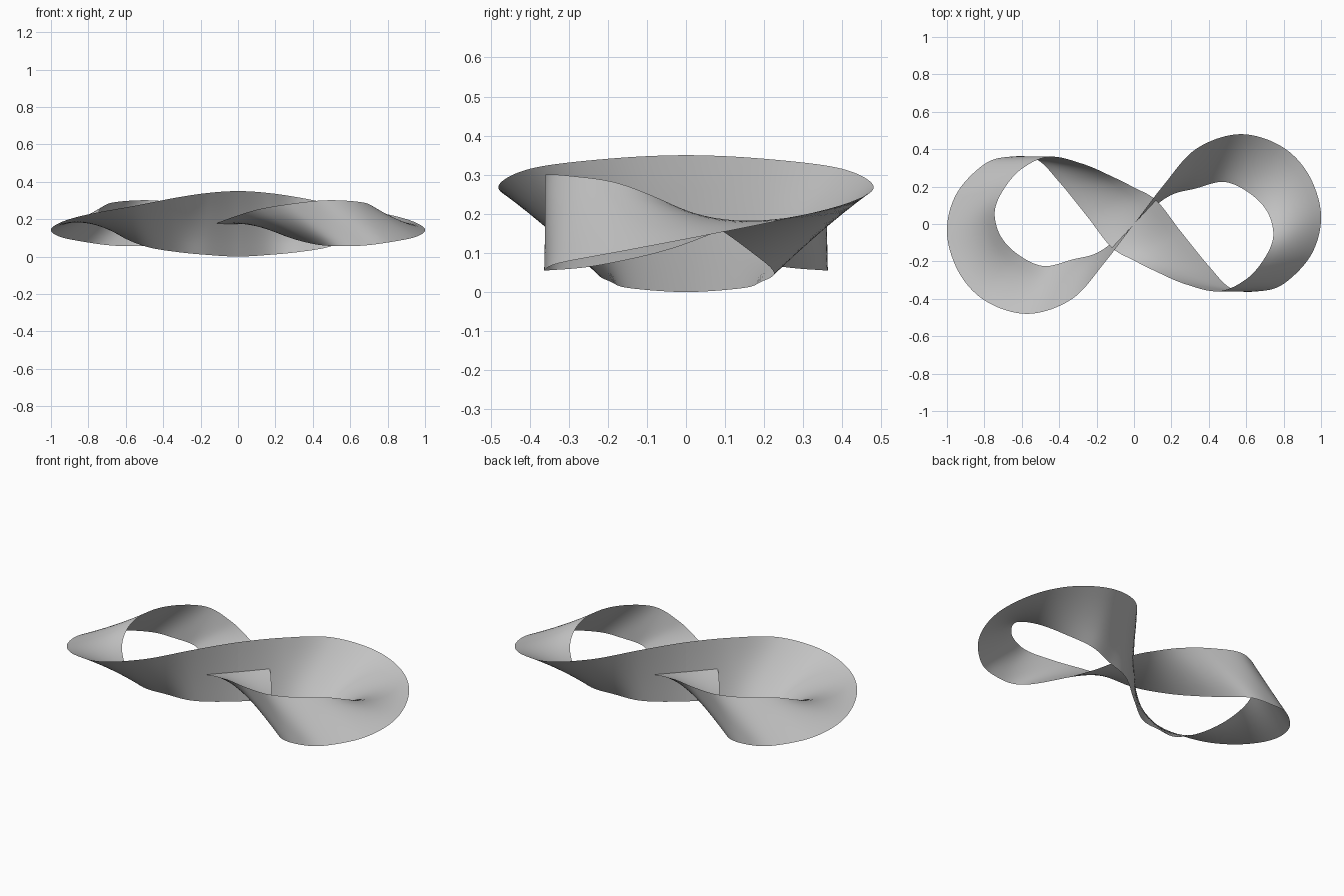
import bpy
import bmesh
from mathutils import Vector

cube = bpy.data.objects.get("Cube")
if cube:
    bpy.data.objects.remove(cube, do_unlink=True)

STEPS = 10      # samples between two key rulings
STRIPS = 6      # subdivisions across the ribbon

# Key rulings of one lobe, from the upright crossing to the flat crossing:
# (outer rail point, inner rail point)
RULINGS = [
    ((0, 0, .35), (0, 0, 0)),
    ((.16, .21, .34), (.18, .145, .01)),
    ((.33, .4, .315), (.33, .19, .025)),
    ((.56, .48, .27), (.48, .225, .05)),
    ((.78, .42, .23), (.61, .17, .1)),
    ((.93, .27, .19), (.71, .07, .17)),
    ((1, .05, .145), (.745, -.06, .235)),
    ((.95, -.16, .105), (.7, -.18, .28)),
    ((.8, -.32, .075), (.6, -.295, .297)),
    ((.66, -.36, .058), (.45, -.36, .3)),
    ((.52, -.345, .056), (.27, -.32, .28)),
    ((.4, -.225, .068), (.12, -.255, .255)),
    ((.25, -.04, .11), (0, -.195, .22)),
    ((.12, .125, .175), (-.12, -.125, .175)),
]


def half_turn(p):
    return Vector((-p[0], -p[1], p[2]))


def spline(points, i, t):
    """Closed smooth curve through the points."""
    a, b, c, d = (points[(i + k) % len(points)] for k in (-1, 0, 1, 2))
    return 0.5 * (2 * b + (c - a) * t + (2 * a - 5 * b + 4 * c - d) * t ** 2
                  + (3 * b - a - 3 * c + d) * t ** 3)


# The second lobe is the first turned half round, with its rails swapped
outer = [Vector(o) for o, n in RULINGS]
inner = [Vector(n) for o, n in RULINGS]
back = RULINGS[-2:0:-1]
outer += [half_turn(n) for o, n in back]
inner += [half_turn(o) for o, n in back]

# The ribbon has one single edge, which runs round both lobes twice
edge = outer + inner
half = len(outer)

# Twisted ribbon, left open at the seam where its two sides meet
bm = bmesh.new()
rows = []
for s in range(half * STEPS + 1):
    i, t = divmod(s, STEPS)
    a = spline(edge, i, t / STEPS)
    b = spline(edge, i + half, t / STEPS)
    rows.append([bm.verts.new(a.lerp(b, k / STRIPS)) for k in range(STRIPS + 1)])
for r, q in zip(rows, rows[1:]):
    for k in range(STRIPS):
        bm.faces.new((r[k], r[k + 1], q[k + 1], q[k])).smooth = True

mesh = bpy.data.meshes.new("twisted_ribbon")
bm.to_mesh(mesh)
bm.free()
ribbon = bpy.data.objects.new("twisted_ribbon", mesh)
bpy.context.collection.objects.link(ribbon)

# Plain grey material
grey = bpy.data.materials.new("plain_grey")
grey.use_nodes = True
colour = (.55, .55, .55, 1)
grey.diffuse_color = colour
grey.node_tree.nodes["Principled BSDF"].inputs["Base Color"].default_value = colour
mesh.materials.append(grey)
